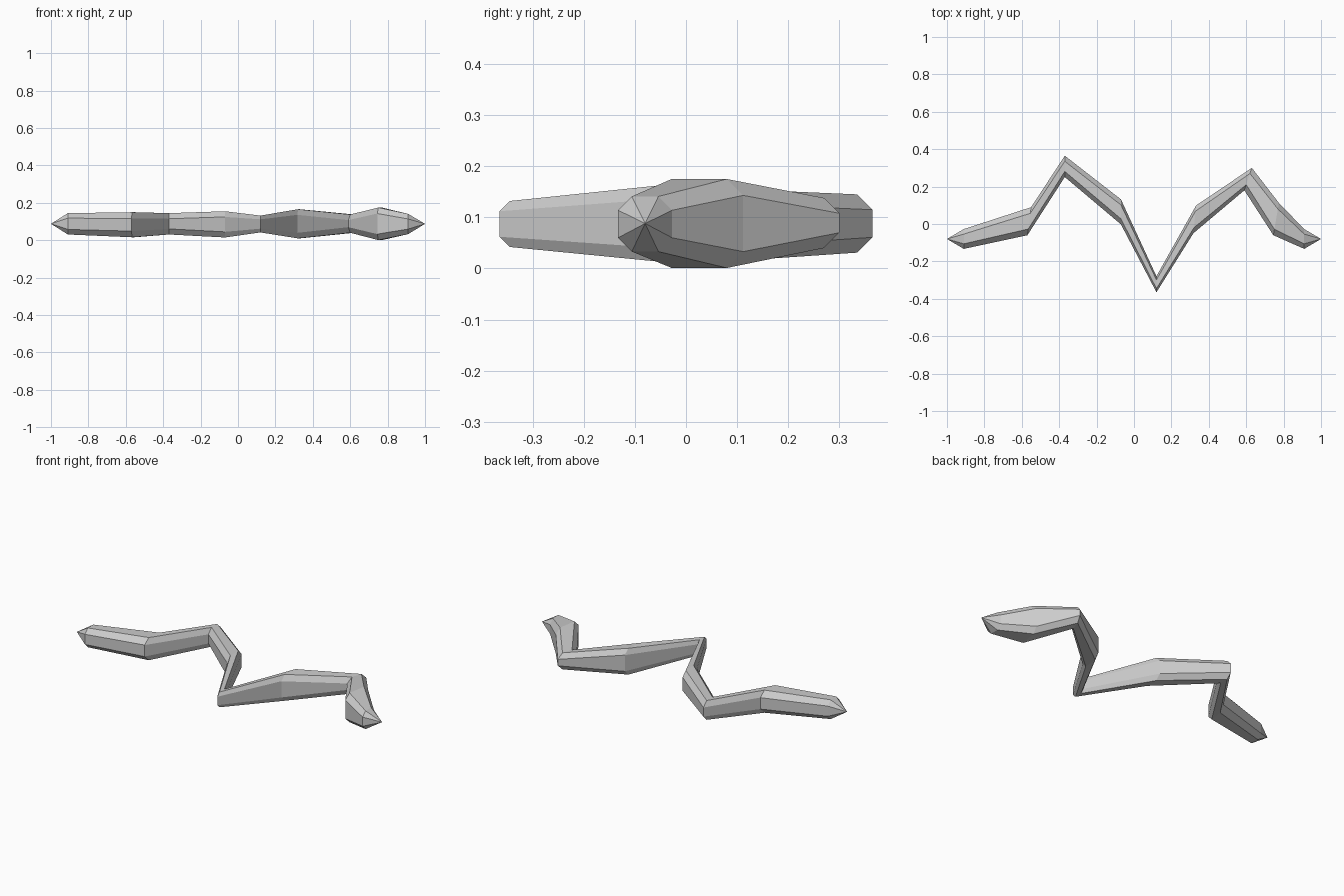
import bpy, bmesh

if "Cube" in bpy.data.objects:
    bpy.data.objects.remove(bpy.data.objects["Cube"])

# Stations along the body: x, centre y, half depth, half height, chamfer, x lean, centre z
stations = [
    (-0.91, -0.080, 0.053, 0.057, 0.027, 0.00, 0.088),
    (-0.56,  0.015, 0.075, 0.067, 0.033, 0.01, 0.083),
    (-0.37,  0.308, 0.057, 0.057, 0.030, 0.00, 0.088),
    (-0.07,  0.065, 0.067, 0.070, 0.030, 0.00, 0.085),
    ( 0.12, -0.322, 0.043, 0.045, 0.020, 0.00, 0.087),
    ( 0.325, 0.025, 0.074, 0.078, 0.030, 0.007, 0.088),
    ( 0.61,  0.240, 0.060, 0.049, 0.030, 0.02, 0.089),
    ( 0.76,  0.026, 0.086, 0.087, 0.032, 0.015, 0.088),
    ( 0.91, -0.080, 0.053, 0.054, 0.027, 0.00, 0.087),
]


def ring(bm, x, cy, hy, hz, c, lean, cz):
    """Chamfered-square cross-section with eight corners."""
    a, b = hy - c, hz - c
    outline = [(hy, b), (a, hz), (-a, hz), (-hy, b),
               (-hy, -b), (-a, -hz), (a, -hz), (hy, -b)]
    return [bm.verts.new((x + lean * y / hy, cy + y, cz + z)) for y, z in outline]


bm = bmesh.new()
rings = [ring(bm, *s) for s in stations]

# Body skin between neighbouring rings
for r0, r1 in zip(rings, rings[1:]):
    for i in range(8):
        j = (i + 1) % 8
        bm.faces.new((r0[i], r0[j], r1[j], r1[i]))

# Pointed ends
for end, x in ((rings[0], -1.0), (rings[-1], 1.0)):
    tip = bm.verts.new((x, -0.08, 0.088))
    for i in range(8):
        bm.faces.new((end[i], end[(i + 1) % 8], tip))

bmesh.ops.recalc_face_normals(bm, faces=bm.faces)
mesh = bpy.data.meshes.new("zigzag_body")
bm.to_mesh(mesh)
bm.free()
body = bpy.data.objects.new("zigzag_body", mesh)
bpy.context.collection.objects.link(body)
